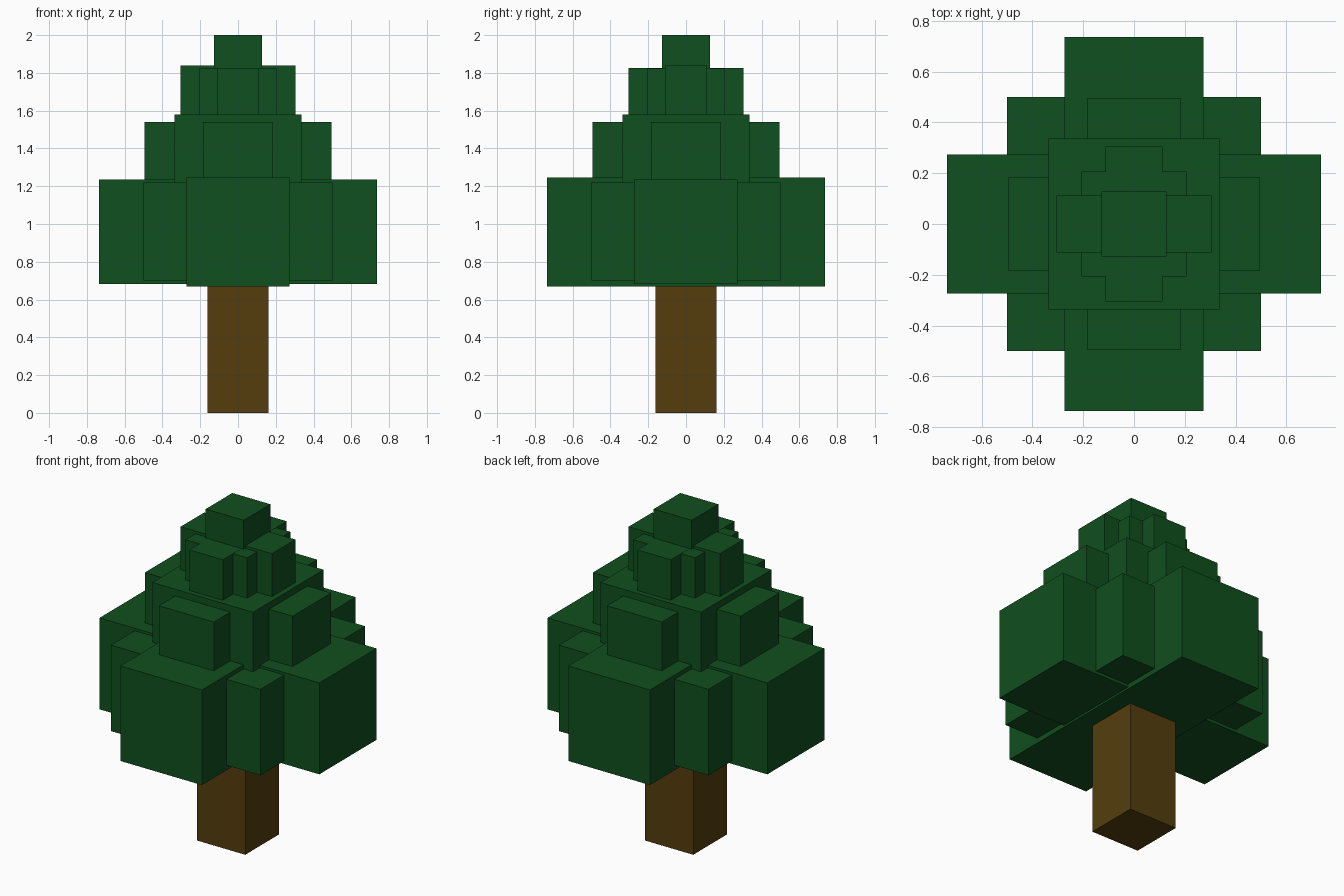
import bpy
import bmesh
from mathutils import Matrix

if "Cube" in bpy.data.objects:
    bpy.data.objects.remove(bpy.data.objects["Cube"])


def material(name, color):
    mat = bpy.data.materials.new(name)
    mat.diffuse_color = (*color, 1.0)
    mat.use_nodes = True
    mat.node_tree.nodes["Principled BSDF"].inputs["Base Color"].default_value = mat.diffuse_color
    return mat


green = material("leaf_green", (0.005, 0.08, 0.013))
brown = material("bark_brown", (0.089, 0.048, 0.004))


def block(name, half_x, half_y, z0, z1, mat=green):
    """Axis-aligned box centred on the tree axis, spanning z0 to z1."""
    bm = bmesh.new()
    place = Matrix.Translation((0, 0, (z0 + z1) / 2))
    scale = Matrix.Diagonal((2 * half_x, 2 * half_y, z1 - z0, 1))
    bmesh.ops.create_cube(bm, size=1, matrix=place @ scale)
    mesh = bpy.data.meshes.new(name)
    bm.to_mesh(mesh)
    bm.free()
    mesh.materials.append(mat)
    obj = bpy.data.objects.new(name, mesh)
    bpy.context.collection.objects.link(obj)
    return obj


def tier(name, core, reach, width, core_z, side_z, front_z):
    """Square core crossed by a sideways bar and a front-to-back bar."""
    block(name + "_core", core, core, *core_z)
    block(name + "_side_branches", reach, width, *side_z)
    block(name + "_front_branches", width, reach, *front_z)


# Trunk
block("trunk", 0.162, 0.162, 0.0, 0.70, brown)

# Foliage tiers, bottom to top
tier("lower_foliage", 0.50, 0.735, 0.273,
     (0.70, 1.22), (0.682, 1.235), (0.67, 1.245))
tier("middle_foliage", 0.337, 0.494, 0.184,
     (1.21, 1.58), (1.225, 1.54), (1.23, 1.54))
tier("upper_foliage", 0.206, 0.305, 0.112,
     (1.57, 1.824), (1.575, 1.84), (1.572, 1.825))

# Crown
block("crown", 0.127, 0.127, 1.82, 2.0)
